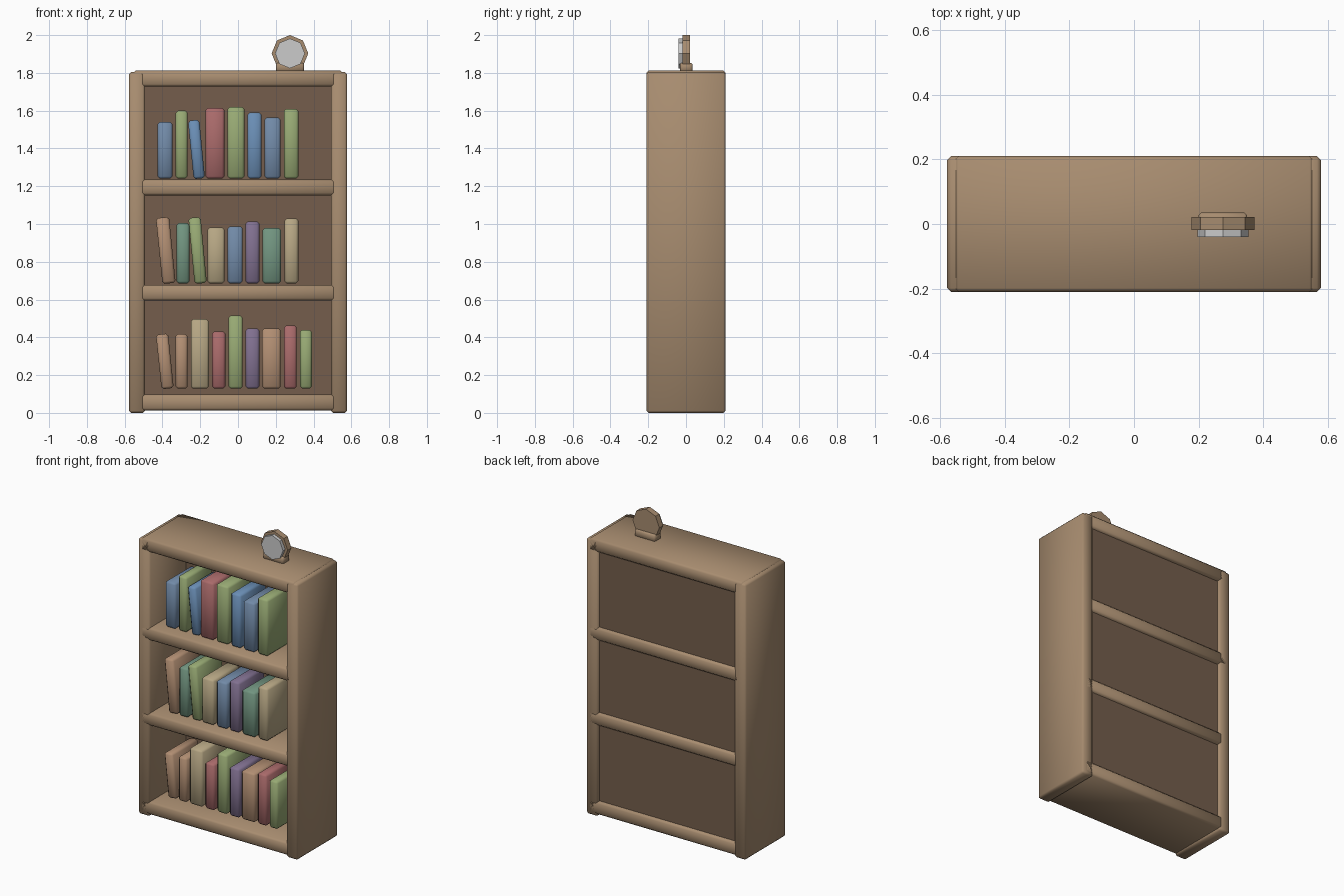
import bpy, math
from mathutils import Matrix

if "Cube" in bpy.data.objects:
    bpy.data.objects.remove(bpy.data.objects["Cube"])


def material(name, hexcode):
    # sRGB hex to linear viewport colour
    rgb = [(int(hexcode[i:i + 2], 16) / 255) ** 2.2 for i in (0, 2, 4)]
    m = bpy.data.materials.new(name)
    m.diffuse_color = (*rgb, 1)
    m.use_nodes = True
    m.node_tree.nodes["Principled BSDF"].inputs["Base Color"].default_value = m.diffuse_color
    return m


wood = material("wood", "A68B6F")
dark = material("dark_wood", "745E4D")
covers = {k: material(k + "_cover", h) for k, h in {
    "slate": "7189A6", "blue": "6A8DB4", "green": "96A873", "red": "A86A6A",
    "tan": "B08D72", "teal": "71937F", "cream": "B5A583", "purple": "80708F"}.items()}


def box(name, x0, x1, y0, y1, z0, z1, mat, bevel=0.012):
    bpy.ops.mesh.primitive_cube_add(size=1, location=((x0 + x1) / 2, (y0 + y1) / 2, (z0 + z1) / 2))
    o = bpy.context.object
    o.name = name
    o.data.transform(Matrix.Diagonal((x1 - x0, y1 - y0, z1 - z0, 1)))
    o.data.materials.append(mat)
    if bevel:
        b = o.modifiers.new("bevel", 'BEVEL')
        b.width = bevel
        b.segments = 1
        bpy.ops.object.shade_smooth()
    return o


# Carcass: sides, boards, recessed back
box("left_side", -0.578, -0.493, -0.21, 0.21, 0, 1.805, wood)
box("right_side", 0.493, 0.578, -0.21, 0.21, 0, 1.805, wood)
for name, z0, z1 in (("bottom_board", 0.013, 0.098), ("lower_shelf", 0.595, 0.677),
                     ("upper_shelf", 1.152, 1.235), ("top_board", 1.728, 1.812)):
    box(name, -0.555, 0.555, -0.21, 0.21, z0, z1, wood)
box("back_panel", -0.52, 0.52, 0.165, 0.19, 0.05, 1.77, dark, 0)

# Books: base z, then (base left x, width, height, sideways lean, cover)
rows = [
    (1.24, [(-.425, .078, .30, 0, "slate"), (-.33, .063, .36, 0, "green"),
            (-.235, .06, .31, .03, "blue"), (-.172, .10, .375, 0, "red"),
            (-.056, .09, .38, 0, "green"), (.05, .074, .35, 0, "blue"),
            (.14, .085, .323, 0, "slate"), (.243, .077, .37, 0, "green")]),
    (.685, [(-.40, .07, .35, .035, "tan"), (-.325, .068, .32, 0, "teal"),
            (-.23, .065, .35, .033, "green"), (-.161, .09, .297, 0, "cream"),
            (-.055, .08, .303, 0, "slate"), (.04, .073, .328, 0, "purple"),
            (.13, .098, .293, 0, "teal"), (.246, .073, .345, 0, "cream")]),
    (.128, [(-.405, .065, .29, .03, "tan"), (-.33, .063, .29, 0, "tan"),
            (-.25, .096, .368, 0, "cream"), (-.137, .07, .303, 0, "red"),
            (-.05, .075, .387, 0, "green"), (.04, .073, .32, 0, "purple"),
            (.127, .099, .32, 0, "tan"), (.243, .068, .335, 0, "red"),
            (.328, .063, .312, 0, "green")])]
for r, (z, books) in enumerate(rows):
    for i, (x, w, h, lean, cover) in enumerate(books):
        o = box(f"book_{r}_{i}", x, x + w, -0.15, 0.12, z, z + h, covers[cover])
        if lean:
            o.rotation_euler.y = -math.atan2(lean, h)
            o.location.x -= lean / 2


# Clock on top: foot, octagonal case, dial
def octagon(name, radius, y0, y1, mat=None):
    bpy.ops.mesh.primitive_cylinder_add(vertices=8, radius=radius, depth=y1 - y0,
                                        location=(0.275, (y0 + y1) / 2, 1.903),
                                        rotation=(math.pi / 2, 0, 0))
    o = bpy.context.object
    o.name = name
    if mat:
        o.data.materials.append(mat)


box("clock_foot", 0.2, 0.35, -0.032, 0.035, 1.805, 1.853, wood, 0.008)
octagon("clock_case", 0.097, -0.018, 0.021, wood)
octagon("clock_dial", 0.079, -0.04, -0.01)
